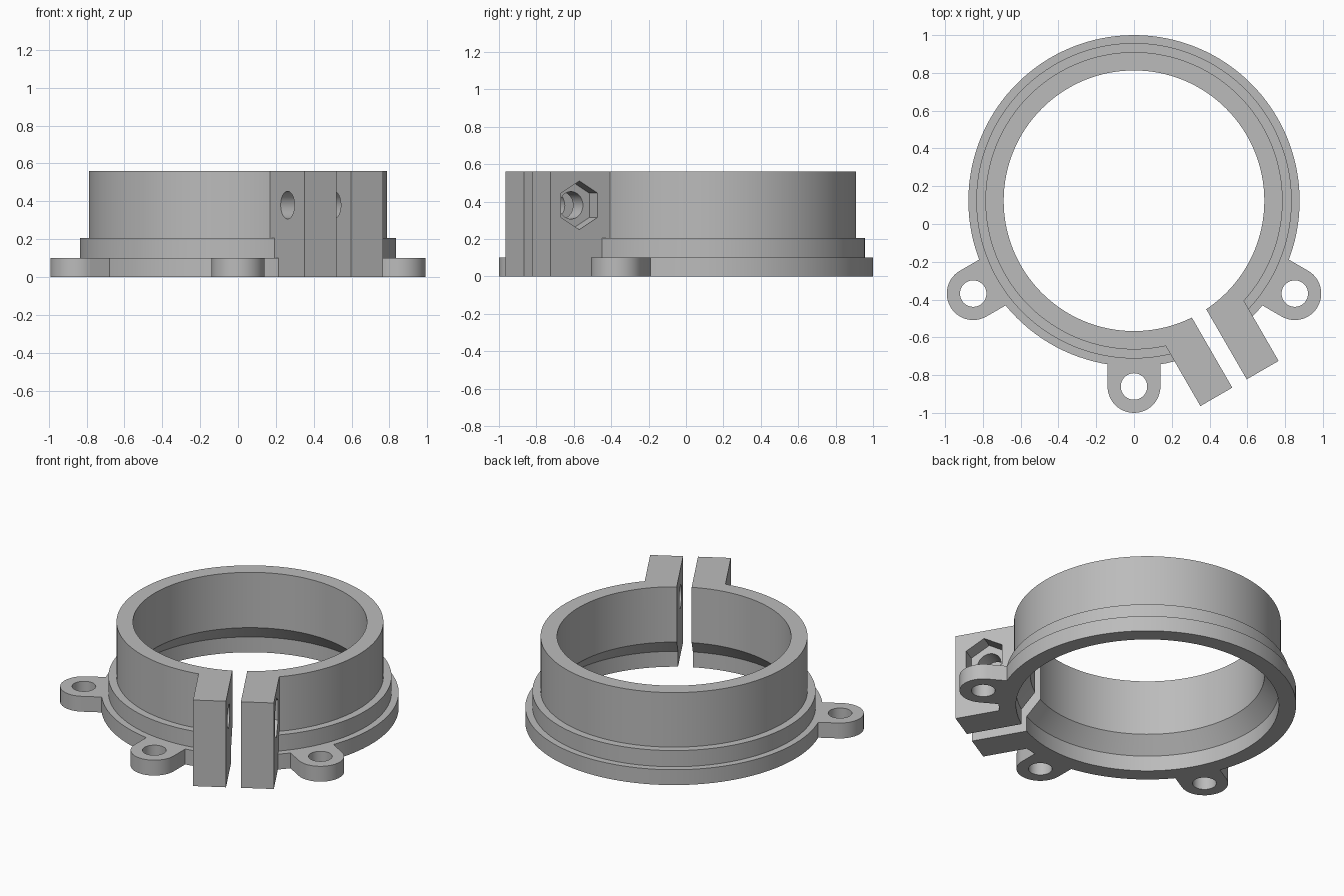
import bpy, bmesh, math
from mathutils import Matrix, Vector

cube = bpy.data.objects.get("Cube")
if cube:
    bpy.data.objects.remove(cube, do_unlink=True)

CY = 0.123                      # ring axis position on y
HEIGHT = 0.56
RING = Matrix.Translation((0, CY, 0))
# clamp frame: local x points outward from the ring, local y across the slot
CLAMP = RING @ Matrix.Rotation(math.radians(-60), 4, 'Z')

grey = bpy.data.materials.new("Plain grey")
grey.use_nodes = True
grey.diffuse_color = (0.5, 0.5, 0.5, 1)
grey.node_tree.nodes["Principled BSDF"].inputs["Base Color"].default_value = (0.5, 0.5, 0.5, 1)


def finish(bm, name, matrix):
    bmesh.ops.transform(bm, matrix=matrix, verts=bm.verts)
    bmesh.ops.recalc_face_normals(bm, faces=bm.faces)
    mesh = bpy.data.meshes.new(name)
    bm.to_mesh(mesh)
    bm.free()
    mesh.materials.append(grey)
    obj = bpy.data.objects.new(name, mesh)
    bpy.context.collection.objects.link(obj)
    return obj


def lathe(name, profile, matrix, segments=128):
    """Solid of revolution from (radius, z) steps, capped at both ends."""
    bm = bmesh.new()
    rings = [[bm.verts.new((r * math.cos(a), r * math.sin(a), z))
              for a in (2 * math.pi * i / segments for i in range(segments))]
             for r, z in profile]
    for low, high in zip(rings, rings[1:]):
        for i in range(segments):
            j = (i + 1) % segments
            bm.faces.new((low[i], low[j], high[j], high[i]))
    bm.faces.new(rings[0])
    bm.faces.new(rings[-1])
    return finish(bm, name, matrix)


def box(name, low, high, matrix):
    bm = bmesh.new()
    bmesh.ops.create_cube(bm, size=1)
    low, high = Vector(low), Vector(high)
    for v in bm.verts:
        v.co = Vector([l + (h - l) * (c + 0.5) for l, h, c in zip(low, high, v.co)])
    return finish(bm, name, matrix)


def combine(target, tool, operation):
    mod = target.modifiers.new(tool.name, 'BOOLEAN')
    mod.operation = operation
    mod.solver = 'EXACT'
    mod.object = tool
    bpy.context.view_layer.objects.active = target
    bpy.ops.object.modifier_apply(modifier=mod.name)
    bpy.data.objects.remove(tool, do_unlink=True)


# stepped collar body
collar = lathe("clamp_collar", [(0.877, 0), (0.877, 0.1), (0.835, 0.1), (0.835, 0.205),
                                (0.787, 0.205), (0.787, HEIGHT)], RING)

# three mounting ears
EAR = 0.983
ears = [RING @ Matrix.Rotation(math.radians(a), 4, 'Z') for a in (-30, -90, -150)]
for m in ears:
    combine(collar, box("ear_neck", (0.7, -0.14, 0), (EAR, 0.14, 0.1), m), 'UNION')
    combine(collar, lathe("ear_end", [(0.14, 0), (0.14, 0.1)],
                          m @ Matrix.Translation((EAR, 0, 0)), 48), 'UNION')

# clamp lugs, split later by the slot
combine(collar, box("clamp_lugs", (0.5, -0.239, 0), (1.117, 0.239, HEIGHT), CLAMP), 'UNION')

# bore with a wider, coned lower end
combine(collar, lathe("bore", [(0.775, -0.1), (0.775, 0.1), (0.69, 0.2), (0.69, 0.7)], RING),
        'DIFFERENCE')
combine(collar, box("slot", (0.4, -0.044, -0.1), (1.3, 0.044, 0.7), CLAMP), 'DIFFERENCE')

# screw holes in the ears
for m in ears:
    combine(collar, lathe("ear_hole", [(0.07, -0.1), (0.07, 0.2)],
                          m @ Matrix.Translation((EAR, 0, 0)), 48), 'DIFFERENCE')

# cross bolt hole and hexagonal nut pocket
bolt = CLAMP @ Matrix.Translation((0.938, 0, 0.38)) @ Matrix.Rotation(math.radians(-90), 4, 'X')
combine(collar, lathe("bolt_hole", [(0.073, -0.4), (0.073, 0.4)], bolt, 48), 'DIFFERENCE')
combine(collar, lathe("nut_pocket", [(0.13, 0.15), (0.13, 0.4)],
                      bolt @ Matrix.Rotation(math.radians(30), 4, 'Z'), 6), 'DIFFERENCE')

# smooth round walls, sharp steps
bpy.ops.object.select_all(action='DESELECT')
collar.select_set(True)
bpy.context.view_layer.objects.active = collar
bpy.ops.object.shade_smooth_by_angle(angle=math.radians(25))
